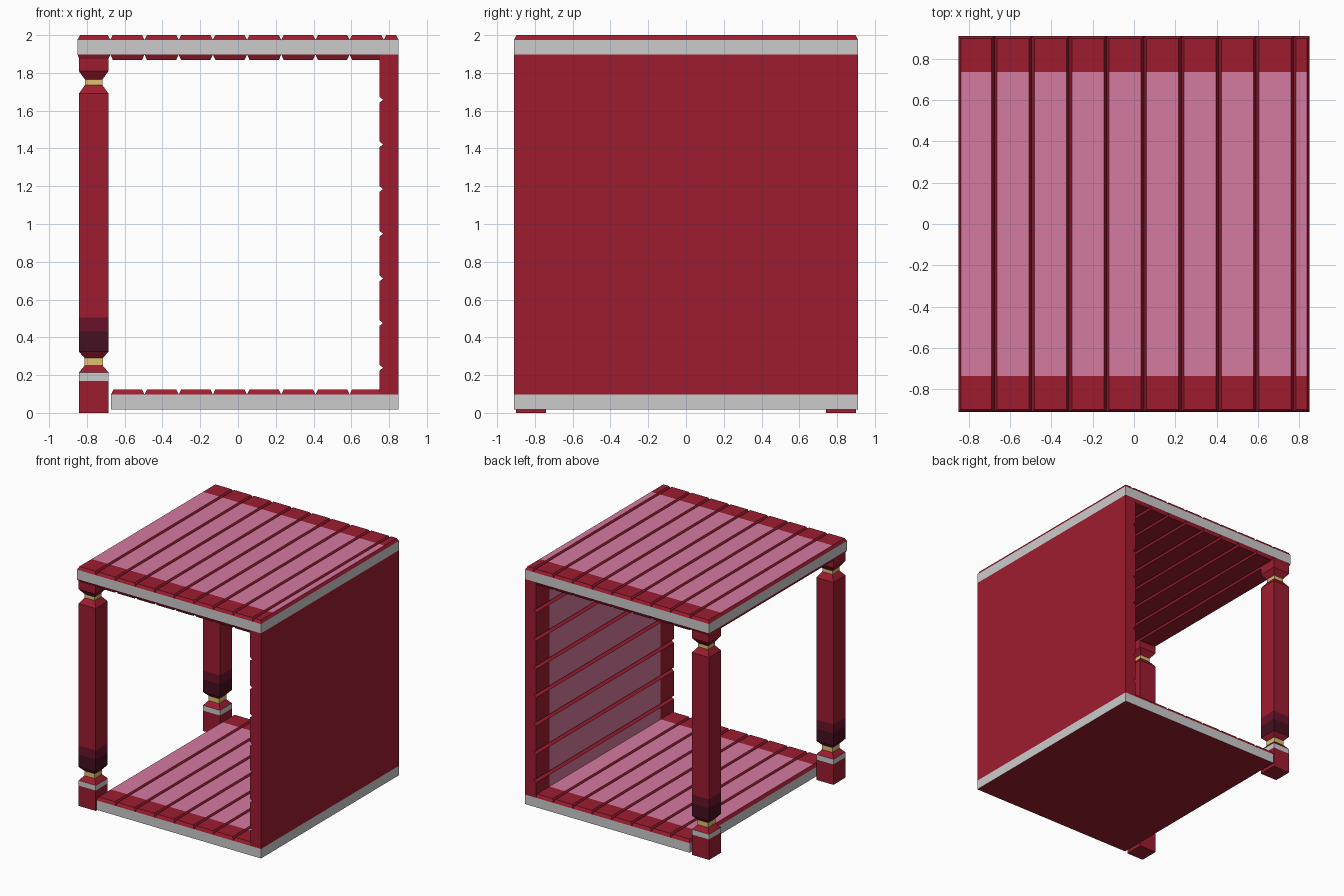
import bpy, bmesh

if "Cube" in bpy.data.objects:
    bpy.data.objects.remove(bpy.data.objects["Cube"])

W, D = 0.85, 0.91           # half width and depth of the slabs
PAINT = 0.735               # half depth of the pink area
STEP, G0 = 0.181, -0.676    # plank pitch and first groove
BEV = 0.013


def material(name, rgb):
    m = bpy.data.materials.new(name)
    m.diffuse_color = (*rgb, 1)
    m.use_nodes = True
    m.node_tree.nodes["Principled BSDF"].inputs["Base Color"].default_value = m.diffuse_color
    return m


RED = material("red", (0.34, 0.012, 0.03))
PINK = material("pink", (0.66, 0.195, 0.35))
GOLD = material("gold", (0.75, 0.53, 0.16))
DARK = material("dark", (0.06, 0.005, 0.015))
WINE = material("wine", (0.14, 0.006, 0.023))
MATS = [RED, PINK, GOLD, DARK, WINE, None]
R, P, G, K, V, GREY = range(6)


def finish(bm, name):
    bmesh.ops.recalc_face_normals(bm, faces=bm.faces)
    me = bpy.data.meshes.new(name)
    bm.to_mesh(me)
    bm.free()
    for m in MATS:
        me.materials.append(m)
    ob = bpy.data.objects.new(name, me)
    bpy.context.collection.objects.link(ob)
    return ob


def loft(bm, rings, mats, caps=(R, R)):
    """Stack rectangular rings (x0, x1, y0, y1, z); one colour per span."""
    vs = [[bm.verts.new((x, y, z)) for x, y in ((a, c), (b, c), (b, d), (a, d))]
          for a, b, c, d, z in rings]
    for lo, hi, mat in zip(vs, vs[1:], mats):
        for i in range(4):
            j = (i + 1) % 4
            bm.faces.new((lo[i], lo[j], hi[j], hi[i])).material_index = mat
    for ring, mat in ((vs[0], caps[0]), (vs[-1], caps[1])):
        bm.faces.new(ring).material_index = mat


def paint(bm, axis, level):
    """Split the mesh at the paint lines and colour the flat plank faces."""
    for y in (-PAINT, PAINT):
        bmesh.ops.bisect_plane(bm, geom=bm.verts[:] + bm.edges[:] + bm.faces[:],
                               plane_co=(0, y, 0), plane_no=(0, 1, 0))
    for f in bm.faces:
        if (abs(f.calc_center_median().y) < PAINT
                and all(abs(v.co[axis] - level) < 1e-4 for v in f.verts)):
            f.material_index = P


def slab(name, x0, z0, z1):
    bm = bmesh.new()
    loft(bm, [(x0, W, -D, D, z0), (x0, W, -D, D, z1)], [GREY])
    finish(bm, name)


def planks(name, x0, x1, z0, z1, pink=True):
    bm = bmesh.new()
    cuts = [x0] + [g for g in (G0 + STEP * i for i in range(9))
                   if x0 + 0.05 < g < x1 - 0.05] + [x1]
    for a, b in zip(cuts, cuts[1:]):
        loft(bm, [(a, b, -D, D, z0),
                  (a + BEV, b - BEV, -D + BEV, D - BEV, z1)], [R])
    if pink:
        paint(bm, 2, z1)
    finish(bm, name)


# Roof and floor
slab("roof_slab", -W, 1.897, 1.975)
planks("roof_planks", -W, W, 1.975, 2.0)
planks("ceiling_planks", -W, 0.773, 1.897, 1.869, pink=False)
slab("floor_slab", -0.672, 0.018, 0.097)
planks("floor_planks", -0.672, 0.773, 0.097, 0.124)

# Side wall with V grooves on its inner face
bm = bmesh.new()
prof = [(W, 1.897), (W, 0.097), (0.748, 0.097)]
for i in range(7):
    z = 0.239 + 0.2365 * i
    prof += [(0.748, z - 0.016), (0.768, z), (0.748, z + 0.016)]
prof.append((0.748, 1.897))
ends = [[bm.verts.new((x, y, z)) for x, z in prof] for y in (-D, D)]
n = len(prof)
for i in range(n):
    j = (i + 1) % n
    bm.faces.new((ends[0][i], ends[0][j], ends[1][j], ends[1][i]))
for ring in ends:
    bm.faces.new(ring)
paint(bm, 0, 0.748)
finish(bm, "side_wall")

# Square turned posts: (height, half width), then colour of each span
PROFILE = [(0, .079), (.17, .079), (.213, .079), (.25, .048), (.29, .048),
           (.325, .079), (.43, .079), (.505, .079), (1.69, .079), (1.735, .046),
           (1.765, .046), (1.81, .079), (1.897, .079)]
COLOURS = [R, GREY, R, G, R, K, V, R, R, G, R, R]
for name, py in (("front_post", -0.82), ("back_post", 0.82)):
    bm = bmesh.new()
    px = -0.764
    loft(bm, [(px - h, px + h, py - h, py + h, z) for z, h in PROFILE], COLOURS)
    finish(bm, name)
